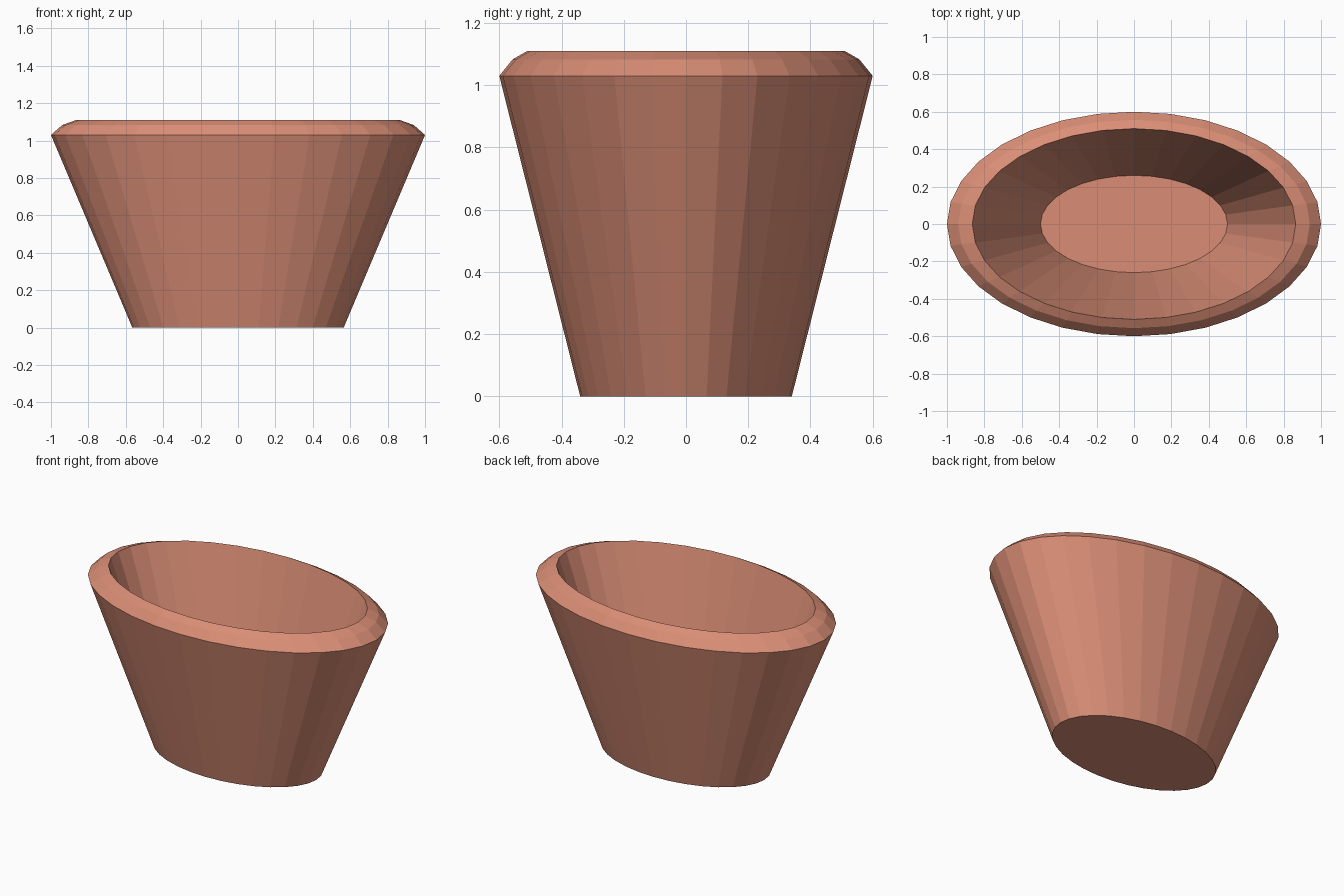
import bpy, bmesh, math

if "Cube" in bpy.data.objects:
    bpy.data.objects.remove(bpy.data.objects["Cube"])

SIDES = 32
# Wall section from outer foot, over the rounded rim, to the inner floor: (x radius, y radius, z)
PROFILE = [
    (0.565, 0.34, 0.0),
    (1.0, 0.60, 1.03),
    (0.94, 0.557, 1.083),
    (0.865, 0.51, 1.11),
    (0.50, 0.26, 0.10),
]


def ellipse_ring(bm, rx, ry, z):
    angles = [2 * math.pi * i / SIDES for i in range(SIDES)]
    return [bm.verts.new((rx * math.cos(a), ry * math.sin(a), z)) for a in angles]


# Oval tapered pot with a thick wall
bm = bmesh.new()
rings = [ellipse_ring(bm, *p) for p in PROFILE]
for low, high in zip(rings, rings[1:]):
    for i in range(SIDES):
        j = (i + 1) % SIDES
        bm.faces.new((low[i], low[j], high[j], high[i]))

# Underside and inner floor
bm.faces.new(rings[0][::-1])
bm.faces.new(rings[-1])
bmesh.ops.recalc_face_normals(bm, faces=bm.faces)

mesh = bpy.data.meshes.new("oval_pot")
bm.to_mesh(mesh)
bm.free()
pot = bpy.data.objects.new("oval_pot", mesh)
bpy.context.collection.objects.link(pot)

# Terracotta colour
clay = bpy.data.materials.new("terracotta")
clay.diffuse_color = (0.70, 0.27, 0.18, 1)
clay.use_nodes = True
clay.node_tree.nodes["Principled BSDF"].inputs["Base Color"].default_value = clay.diffuse_color
mesh.materials.append(clay)
